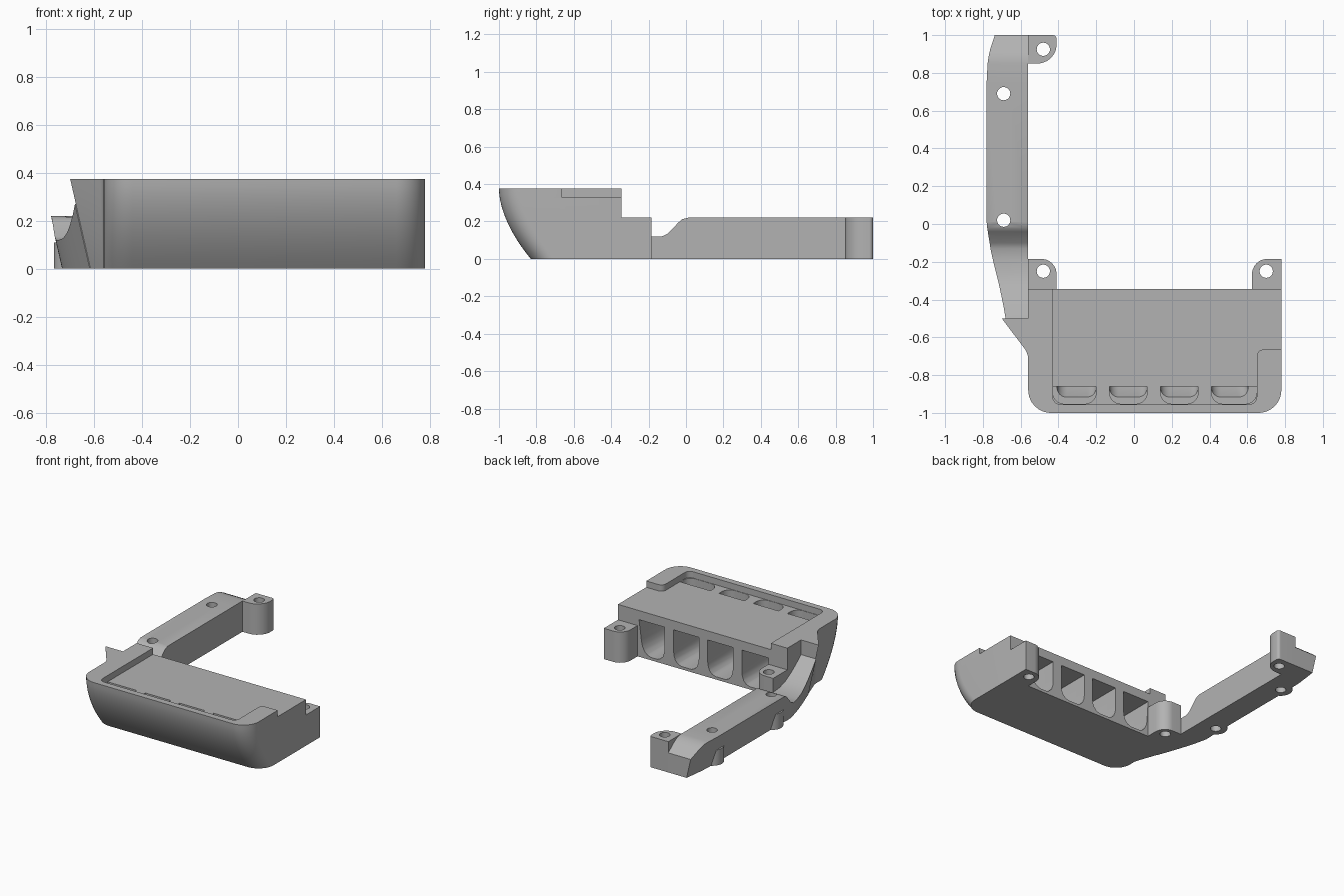
import bpy, bmesh, math
from mathutils import Vector

old = bpy.data.objects.get("Cube")
if old:
    bpy.data.objects.remove(old, do_unlink=True)

GREY = (0.45, 0.45, 0.45, 1)
mat = bpy.data.materials.new("plain grey")
mat.use_nodes = True
mat.diffuse_color = GREY
mat.node_tree.nodes["Principled BSDF"].inputs["Base Color"].default_value = GREY

H, LOW, BACK = 0.375, 0.22, -0.345     # body height, arm height, body rear


def outline(corners, z, steps=8):
    """Plan polygon at height z; each corner is (x, y) or (x, y, fillet radius)."""
    ring, n = [], len(corners)
    for i, c in enumerate(corners):
        p = Vector((c[0], c[1], z))
        if len(c) == 2:
            ring.append(p)
            continue
        a, b = corners[i - 1], corners[(i + 1) % n]
        u = (Vector((a[0], a[1], z)) - p).normalized()
        v = (Vector((b[0], b[1], z)) - p).normalized()
        half = u.angle(v) / 2
        t = c[2] / math.tan(half)
        mid = p + (u + v).normalized() * (c[2] / math.sin(half))
        for k in range(steps + 1):
            d = (p + u * t).lerp(p + v * t, k / steps) - mid
            ring.append(mid + d.normalized() * c[2])
    return ring


def loft(name, rings):
    """Solid through matching rings, closed at both ends."""
    bm = bmesh.new()
    rows = [[bm.verts.new(p) for p in r] for r in rings]
    n = len(rows[0])
    for lo, hi in zip(rows, rows[1:]):
        for i in range(n):
            j = (i + 1) % n
            bm.faces.new((lo[i], lo[j], hi[j], hi[i]))
    bm.faces.new(rows[0][::-1])
    bm.faces.new(rows[-1])
    bmesh.ops.recalc_face_normals(bm, faces=bm.faces)
    me = bpy.data.meshes.new(name)
    bm.to_mesh(me)
    bm.free()
    me.materials.append(mat)
    ob = bpy.data.objects.new(name, me)
    bpy.context.collection.objects.link(ob)
    return ob


def prism(name, corners, z0, z1):
    return loft(name, [outline(corners, z0), outline(corners, z1)])


def cylinder(name, x, y, r, z0, z1, n=32):
    pts = [(x + r * math.cos(math.tau * i / n), y + r * math.sin(math.tau * i / n))
           for i in range(n)]
    return prism(name, pts, z0, z1)


def combine(ob, tool, mode="DIFFERENCE"):
    mod = ob.modifiers.new("bool", "BOOLEAN")
    mod.operation, mod.solver, mod.object = mode, "EXACT", tool
    bpy.context.view_layer.objects.active = ob
    bpy.ops.object.modifier_apply(modifier=mod.name)
    bpy.data.objects.remove(tool, do_unlink=True)


def drill(ob, x, y):
    combine(ob, cylinder("drill", x, y, 0.035, -0.1, 0.5))


def front_y(z):
    """Bowed front face."""
    return -0.83 - 0.17 * (1 - max(0, 1 - z / H) ** 1.8)


# Body: bowed front, rounded corners, flare on one side
rings = []
for i in range(13):
    t = i / 12
    z, f = H * t, front_y(H * t)
    rings.append(outline([
        (0.78, BACK), (0.78, f, 0.12), (-0.56, f, 0.12),
        (-0.56, -0.655 - 0.03 * t, 0.1), (-0.615 - 0.085 * t, -0.5),
        (-0.56, -0.5), (-0.56, BACK)], z))
body = loft("body", rings)

# Tray recess, open at the rear and at one rear side
combine(body, prism("tray_cutter", [
    (-0.43, -0.2), (-0.43, -0.955, 0.04), (0.65, -0.955, 0.04),
    (0.65, -0.665, 0.035), (0.9, -0.665), (0.9, -0.2)], 0.33, 0.5))

# Four pockets open to the rear, each meeting a slot in the tray
BAYS = [(-0.43, -0.2, 0.02, 0), (-0.13, 0.07, 0, 0),
        (0.14, 0.34, 0, 0), (0.41, 0.65, 0, 0.04)]
for x0, x1, in0, in1 in BAYS:
    rings = []
    for z, inset in ((0.02, 0.06), (0.03, 0.035), (0.05, 0.015), (0.08, 0.004),
                     (0.11, 0), (0.16, 0), (0.21, 0), (0.265, 0)):
        slant = 1.8 - z / 0.3
        a, b = x0 + inset + in0 * slant, x1 - inset - in1 * slant
        f = front_y(z) + 0.04
        rings.append(outline([(a, -0.2), (a, f, 0.05), (b, f, 0.05), (b, -0.2)], z))
    combine(body, loft("pocket_cutter", rings))
    combine(body, prism("slot_cutter", [
        (x0, -0.86), (x0, -0.952, 0.06), (x1, -0.952, 0.06), (x1, -0.86)], 0.2, 0.36))

# Arm: stations of (y, outer x, top height), with a wall leaning outward
STATIONS = [(-0.5, -0.68, 0.27), (-0.44, -0.69, 0.22), (-0.38, -0.702, 0.178),
            (-0.32, -0.715, 0.146), (-0.26, -0.73, 0.127), (-0.19, -0.747, 0.12),
            (-0.13, -0.76, 0.12), (-0.1, -0.764, 0.133), (-0.04, -0.774, 0.195),
            (-0.02, -0.777, 0.212), (0.01, -0.78, LOW), (0.75, -0.78, LOW),
            (0.85, -0.775, LOW), (0.89, -0.769, 0.215), (0.93, -0.76, 0.195),
            (1, -0.737, 0.14)]
arm = loft("arm", [[Vector(p) for p in (
    (-0.56, y, 0), (x + 0.23 * h, y, 0), (x, y, h), (-0.56, y, h))]
    for y, x, h in STATIONS])
for y in (0.02, 0.69):
    combine(arm, cylinder("boss", -0.69, y, 0.078, 0, 0.11), "UNION")
    drill(arm, -0.69, y)

# Screw posts
POSTS = {
    "rear_post": ([(-0.56, 0.85), (-0.41, 0.85, 0.1), (-0.41, 1, 0.02), (-0.56, 1)],
                  (-0.48, 0.925)),
    "right_post": ([(-0.56, BACK), (-0.41, BACK), (-0.41, -0.185, 0.08), (-0.56, -0.185)],
                   (-0.48, -0.25)),
    "left_post": ([(0.78, BACK), (0.78, -0.185), (0.625, -0.185, 0.08), (0.625, BACK)],
                  (0.7, -0.25))}
parts = [body, arm]
for name, (corners, hole) in POSTS.items():
    post = prism(name, corners, 0, LOW)
    drill(post, *hole)
    parts.append(post)

# Smooth the curved walls, keep edges crisp
for ob in parts:
    bpy.ops.object.select_all(action="DESELECT")
    ob.select_set(True)
    bpy.context.view_layer.objects.active = ob
    bpy.ops.object.shade_smooth_by_angle(angle=math.radians(30))
